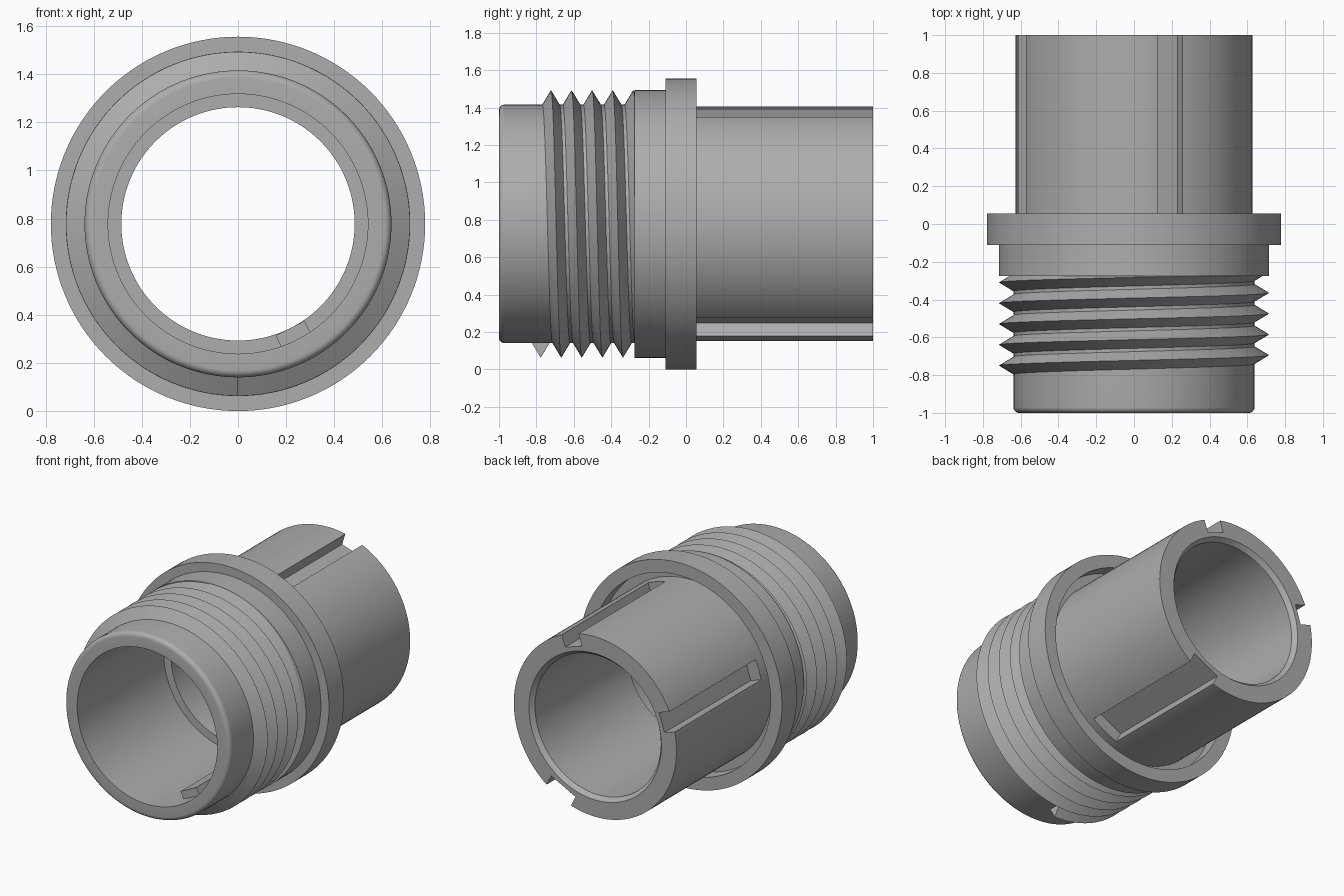
import bpy, bmesh, math
from mathutils import Matrix, Vector

cube = bpy.data.objects.get("Cube")
if cube:
    bpy.data.objects.remove(cube, do_unlink=True)

CZ = 0.778      # height of the centre axis, which runs along y
SEG = 128

grey = bpy.data.materials.new("plain_grey")
grey.use_nodes = True
colour = (0.42, 0.42, 0.42, 1)
grey.diffuse_color = colour
grey.node_tree.nodes["Principled BSDF"].inputs["Base Color"].default_value = colour


def polar(r, angle, y):
    return Vector((r * math.cos(angle), y, CZ + r * math.sin(angle)))


def make_object(name, bm):
    bmesh.ops.recalc_face_normals(bm, faces=bm.faces)
    mesh = bpy.data.meshes.new(name)
    bm.to_mesh(mesh)
    bm.free()
    obj = bpy.data.objects.new(name, mesh)
    mesh.materials.append(grey)
    bpy.context.collection.objects.link(obj)
    return obj


def activate(obj):
    bpy.ops.object.select_all(action='DESELECT')
    obj.select_set(True)
    bpy.context.view_layer.objects.active = obj


def smooth(obj):
    activate(obj)
    bpy.ops.object.shade_smooth_by_angle(angle=math.radians(25))


def bridge(bm, a, b):
    n = len(a)
    for i in range(n):
        j = (i + 1) % n
        bm.faces.new((a[i], a[j], b[j], b[i]))


def lathe(name, profile):
    bm = bmesh.new()
    rings = [[bm.verts.new(polar(r, math.tau * s / SEG, y)) for r, y in profile]
             for s in range(SEG)]
    for s in range(SEG):
        bridge(bm, rings[s], rings[(s + 1) % SEG])
    return make_object(name, bm)


def radial_block(name, degrees, width, r0, r1, y0, y1):
    """Box whose radial direction points at the given angle around the axis."""
    bm = bmesh.new()
    bmesh.ops.create_cube(bm, size=1)
    bmesh.ops.scale(bm, vec=(r1 - r0, y1 - y0, width), verts=bm.verts)
    bmesh.ops.translate(bm, vec=((r0 + r1) / 2, (y0 + y1) / 2, 0), verts=bm.verts)
    turn = Matrix.Rotation(-math.radians(degrees), 4, 'Y')
    bm.transform(Matrix.Translation((0, 0, CZ)) @ turn)
    return make_object(name, bm)


# Stepped tube: rounded front lip, collar, flange with rear groove, rear sleeve
LIP = 0.03
lip = [(0.638 - LIP + LIP * math.sin(a), -1 + LIP - LIP * math.cos(a))
       for a in (math.pi / 2 * i / 6 for i in range(7))]
body = lathe("fitting_body", [(0.54, -1)] + lip + [
    (0.638, -0.275), (0.716, -0.275), (0.716, -0.11),
    (0.778, -0.11), (0.778, 0.055), (0.69, 0.055), (0.69, -0.045),
    (0.627, -0.045), (0.627, 1), (0.51, 1), (0.485, 0.97),
    (0.485, -0.045), (0.54, -0.045)])

# Keyways cut along the rear sleeve
for degrees, width in ((72, 0.136), (162, 0.136), (-63, 0.21)):
    cutter = radial_block("keyway_cutter", degrees, width, 0.54, 0.66, 0.05, 1.1)
    cutter.hide_render = True
    cut = body.modifiers.new("keyway", 'BOOLEAN')
    cut.operation = 'DIFFERENCE'
    cut.solver = 'EXACT'
    cut.object = cutter
    activate(body)
    bpy.ops.object.modifier_apply(modifier=cut.name)
    bpy.data.objects.remove(cutter, do_unlink=True)
smooth(body)

# Helical V thread, starting at the bottom and running into the collar
PITCH, TURNS, HALF = 0.11, 5, 0.047
bm = bmesh.new()
sections = []
for s in range(TURNS * SEG + 1):
    t = s / SEG
    angle = -math.pi / 2 - math.tau * t
    y = -0.777 + PITCH * t
    sections.append([bm.verts.new(polar(r, angle, y + dy)) for r, dy in
                     ((0.62, -HALF), (0.637, -HALF), (0.715, 0), (0.637, HALF), (0.62, HALF))])
for a, b in zip(sections, sections[1:]):
    bridge(bm, a, b)
bm.faces.new(sections[0])
bm.faces.new(sections[-1])
smooth(make_object("screw_thread", bm))

# Guide key inside the front bore
radial_block("guide_key", -63.5, 0.135, 0.485, 0.56, -0.855, -0.04)
